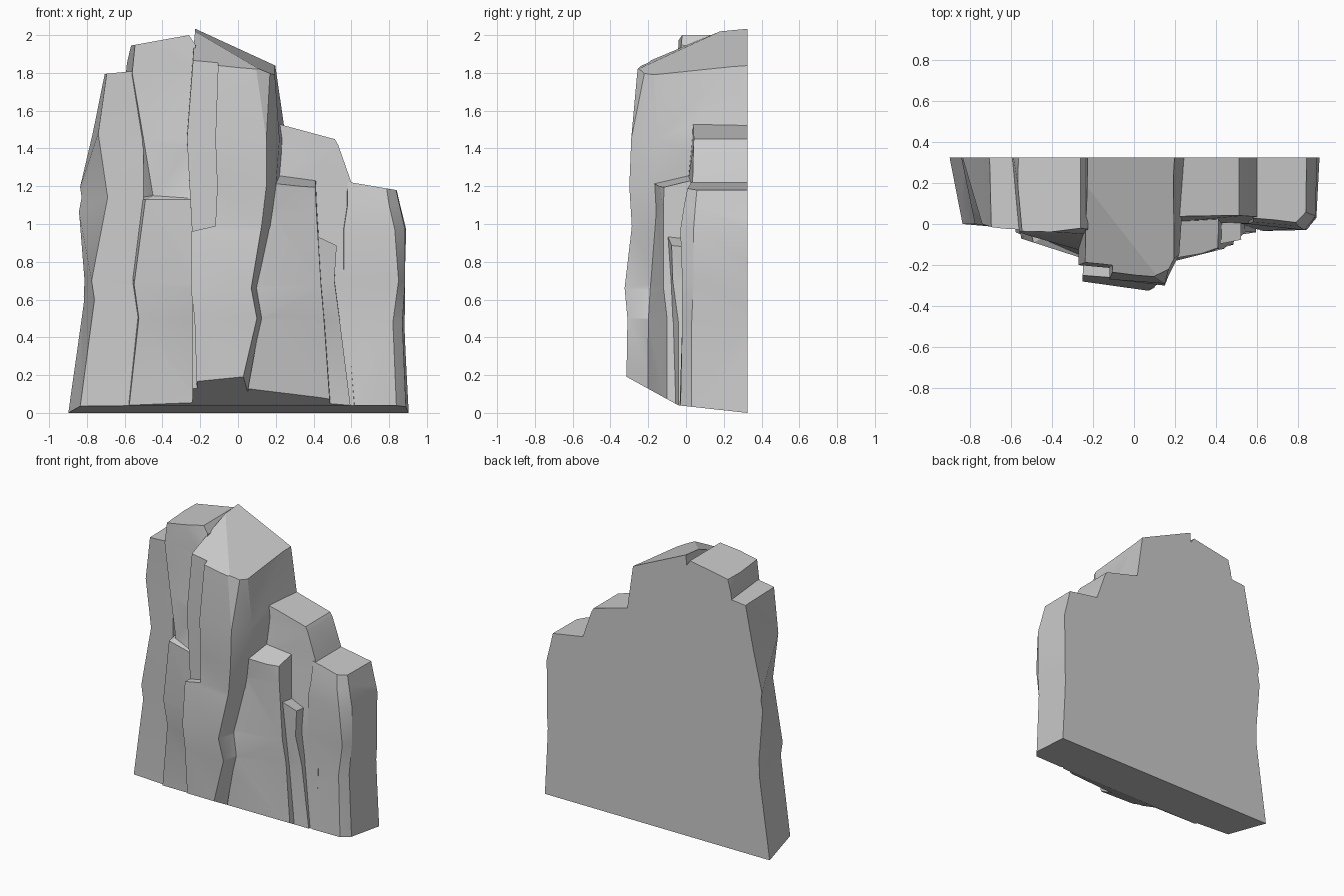
import bpy, bmesh
from mathutils import Vector

if "Cube" in bpy.data.objects:
    bpy.data.objects.remove(bpy.data.objects["Cube"])

count = 0


def finish(bm, name):
    bmesh.ops.triangulate(bm, faces=bm.faces[:])
    bmesh.ops.recalc_face_normals(bm, faces=bm.faces[:])
    me = bpy.data.meshes.new(name)
    bm.to_mesh(me)
    bm.free()
    ob = bpy.data.objects.new(name, me)
    bpy.context.collection.objects.link(ob)
    return ob


def loft(bm, rings):
    vs = [[bm.verts.new(p) for p in r] for r in rings]
    n = len(vs[0])
    for a, b in zip(vs, vs[1:]):
        for i in range(n):
            j = (i + 1) % n
            bm.faces.new((a[i], a[j], b[j], b[i]))
    bm.faces.new(vs[0][::-1])
    bm.faces.new(vs[-1])


def column(name, rows, tops):
    """Rows: z, back-left x, front (x, y) pairs, back-right x. Tops: sloping cuts."""
    global count
    count += 1
    back = 0.38 + 0.01 * count
    rows = [(-0.1 - 0.01 * count,) + rows[0][1:]] + rows
    rings = []
    for z, xl, *front, xr in rows:
        ring = [(xl, back, z)]
        ring += [(x, y, z) for x, y in zip(front[::2], front[1::2])]
        rings.append(ring + [(xr, back, z)])
    bm = bmesh.new()
    loft(bm, rings)
    bmesh.ops.triangulate(bm, faces=bm.faces[:])
    for p, n in tops:
        geom = bm.verts[:] + bm.edges[:] + bm.faces[:]
        bmesh.ops.bisect_plane(bm, geom=geom, plane_co=Vector(p),
                               plane_no=Vector(n).normalized(), clear_outer=True)
        bmesh.ops.holes_fill(bm, edges=[e for e in bm.edges if e.is_boundary], sides=0)
    return finish(bm, name)


crown = [((-.05, .1, 1.93), (.46, -.1, 1)), ((-.05, 0, 1.935), (.05, -.42, 1))]

# left shoulder
left = column("left_column", [
    (0, -.91, -.84, .0, -.5, -.03, -.5),
    (.6, -.825, -.76, .0, -.5, -.03, -.5),
    (.7, -.82, -.775, .0, -.5, -.03, -.5),
    (1.14, -.855, -.69, -.01, -.5, -.03, -.5),
    (1.48, -.775, -.74, .0, -.5, -.03, -.5),
    (1.9, -.69, -.68, -.02, -.5, -.03, -.5)],
    [((-.7, 0, 1.795), (-.1, 0, 1))])

# tallest column with a small ledge part way up
tall = column("tall_column", [
    (0, -.6, -.58, -.04, -.15, -.07, -.1),
    (.5, -.6, -.525, -.06, -.15, -.18, -.1),
    (.68, -.6, -.55, -.07, -.15, -.2, -.1),
    (1.13, -.6, -.49, -.09, -.15, -.2, -.1),
    (1.15, -.6, -.45, -.07, -.15, -.19, -.1),
    (1.45, -.6, -.5, -.06, -.22, -.14, -.15),
    (1.8, -.6, -.56, -.04, -.23, -.05, -.2),
    (2.1, -.52, -.53, -.03, -.22, .0, -.2)],
    [((-.26, 0, 2.0), (-.18, 0, 1)), ((-.26, 0, 2.0), (1.5, 0, 1))])

# central buttress, narrower above the recess
centre = column("central_column", [
    (0, -.22, -.21, -.27, .0, -.31, .03, -.18, .2),
    (.2, -.22, -.22, -.27, .03, -.315, .06, -.19, .2),
    (.5, -.22, -.23, -.28, .1, -.31, .13, -.18, .2),
    (.66, -.22, -.25, -.28, .07, -.325, .1, -.18, .2),
    (.96, -.22, -.25, -.25, .12, -.29, .16, -.18, .22),
    (.99, -.12, -.12, -.26, .125, -.287, .17, -.17, .23),
    (1.2, -.11, -.11, -.27, .15, -.3, .2, -.17, .25),
    (1.45, -.12, -.12, -.27, .15, -.29, .22, -.15, .26),
    (2.0, -.1, -.1, -.22, .07, -.24, .18, -.18, .18)], crown)

# recessed strip beside it
strip = column("recessed_strip", [
    (.9, -.24, -.24, -.2, -.05, -.22, -.05),
    (1.45, -.28, -.27, -.2, -.05, -.22, -.05),
    (2.1, -.22, -.22, -.18, -.05, -.2, -.05)], crown)

# front right slab
slab = column("front_slab", [
    (0, .05, .03, -.2, .49, -.1, .5),
    (.5, .1, .12, -.2, .455, -.1, .48),
    (.67, .1, .09, -.19, .44, -.12, .46),
    (1.07, .15, .17, -.16, .415, -.12, .43),
    (1.4, .2, .2, -.18, .4, -.11, .4)],
    [((.2, -.18, 1.21), (.15, -.25, 1))])

# thin flake
flake = column("thin_flake", [
    (0, .4, .47, -.06, .6, -.04, .6),
    (.48, .4, .45, -.07, .54, -.04, .52),
    (.7, .4, .43, -.08, .51, -.07, .52),
    (1.0, .4, .42, -.1, .53, -.08, .53)],
    [((.43, -.1, .93), (.45, .1, 1))])

# stepped shoulders on the right
step = column("right_step", [
    (0, .1, .1, .0, .65, -.03, .65),
    (.7, .1, .1, .0, .65, .0, .65),
    (1.22, .1, .2, .01, .6, .035, .6),
    (1.42, .1, .2, .03, .53, .04, .53),
    (1.6, .1, .2, .04, .42, .05, .42)],
    [((.25, 0, 1.52), (.27, 0, 1))])
right = column("right_column", [
    (0, .5, .62, -.035, .84, -.03, .89, .03, .91),
    (.48, .5, .58, .0, .82, -.02, .87, .03, .885),
    (.7, .5, .56, .0, .85, -.02, .885, .04, .885),
    (.97, .5, .56, .0, .83, -.03, .885, .04, .893),
    (1.1, .5, .58, .01, .8, -.01, .855, .05, .86),
    (1.3, .5, .58, .04, .77, .03, .81, .07, .8)],
    [((.6, 0, 1.22), (.17, 0, 1))])

# trimming block: flat back and undercut base
profile = [(.325, 0), (.325, 2.3), (-.5, 2.3), (-.5, .293), (-.04, .04)]
bm = bmesh.new()
loft(bm, [[(x, y, z) for y, z in profile] for x in (-1.2, 1.2)])
trim = finish(bm, "trim_block")

# join all columns, trim, and bake the result
cliff = left
cliff.name = "cliff"
helpers = [tall, centre, strip, slab, flake, step, right, trim]
for ob in helpers:
    ob.hide_render = True
    m = cliff.modifiers.new("join", 'BOOLEAN')
    m.operation = 'INTERSECT' if ob is trim else 'UNION'
    m.solver = 'EXACT'
    m.object = ob
dg = bpy.context.evaluated_depsgraph_get()
mesh = bpy.data.meshes.new_from_object(cliff.evaluated_get(dg))
cliff.modifiers.clear()
cliff.data = mesh
for ob in helpers:
    bpy.data.objects.remove(ob)

bpy.context.view_layer.objects.active = cliff
cliff.select_set(True)
bpy.ops.object.shade_smooth_by_angle(angle=0.45)
